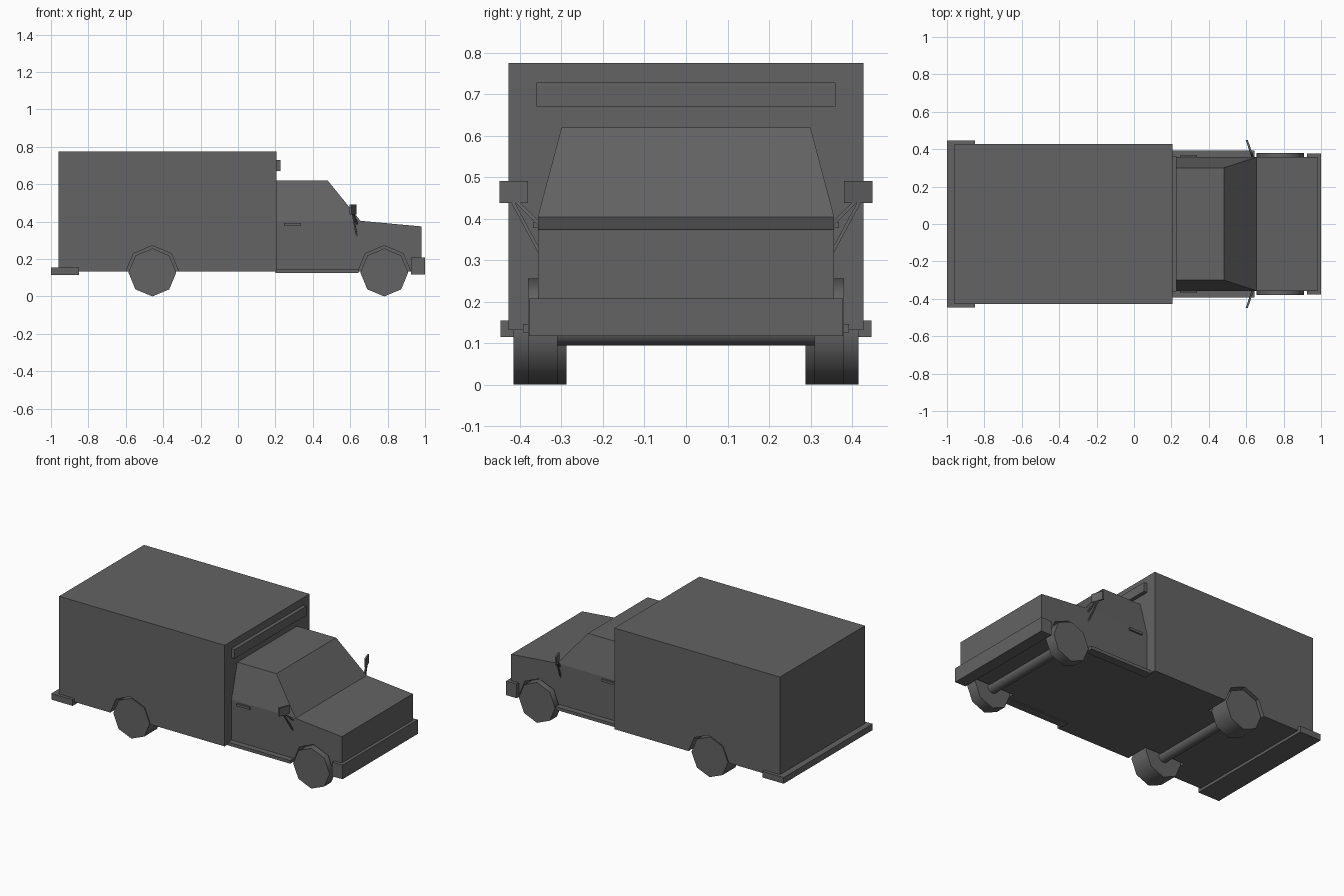
import bpy, bmesh, math
from mathutils import Vector

old = bpy.data.objects.get("Cube")
if old:
    bpy.data.objects.remove(old, do_unlink=True)

grey = bpy.data.materials.new("dark grey")
grey.use_nodes = True
grey.diffuse_color = (0.125, 0.125, 0.125, 1)
grey.node_tree.nodes["Principled BSDF"].inputs["Base Color"].default_value = grey.diffuse_color


def finish(name, bm):
    bmesh.ops.recalc_face_normals(bm, faces=bm.faces)
    mesh = bpy.data.meshes.new(name)
    bm.to_mesh(mesh)
    bm.free()
    mesh.materials.append(grey)
    obj = bpy.data.objects.new(name, mesh)
    bpy.context.collection.objects.link(obj)
    return obj


def loft(name, start, end):
    """Solid between two outlines with matching corners."""
    bm = bmesh.new()
    a = [bm.verts.new(p) for p in start]
    b = [bm.verts.new(p) for p in end]
    bm.faces.new(a)
    bm.faces.new(b)
    for i in range(len(a)):
        j = (i + 1) % len(a)
        bm.faces.new((a[i], a[j], b[j], b[i]))
    return finish(name, bm)


def rect(x0, x1, y0, y1, z):
    return [(x0, y0, z), (x1, y0, z), (x1, y1, z), (x0, y1, z)]


def box(name, x0, x1, y0, y1, z0, z1):
    return loft(name, rect(x0, x1, y0, y1, z0), rect(x0, x1, y0, y1, z1))


def drum(name, x, y0, y1, z, radius, sides):
    """Cylinder lying along y, with a corner pointing down."""
    ring = [(x + radius * math.sin(math.tau * i / sides), z - radius * math.cos(math.tau * i / sides))
            for i in range(sides)]
    return loft(name, [(px, y0, pz) for px, pz in ring], [(px, y1, pz) for px, pz in ring])


def smooth(obj, angle):
    bpy.ops.object.select_all(action='DESELECT')
    obj.select_set(True)
    bpy.context.view_layer.objects.active = obj
    bpy.ops.object.shade_smooth_by_angle(angle=math.radians(angle))


def rod(name, p, q, thick):
    """Thin square bar from p to q."""
    p, q = Vector(p), Vector(q)
    d = (q - p).normalized()
    u = d.cross(Vector((1, 0, 0))).normalized() * thick
    v = d.cross(u).normalized() * thick
    corners = (u + v, u - v, -u - v, v - u)
    return loft(name, [p + c for c in corners], [q + c for c in corners])


FLOOR = 0.132
CAB = 0.357

# Cargo box with the raised bar on its front wall
cargo = box("cargo_box", -0.96, 0.205, -0.427, 0.427, FLOOR, 0.775)
box("marker_bar", 0.2, 0.228, -0.36, 0.36, 0.67, 0.728)

# Lower cab with hood, and tapered upper cab
profile = [(0.2, FLOOR), (0.98, FLOOR), (0.98, 0.374), (0.655, 0.404), (0.2, 0.404)]
cab = loft("cab_and_hood", [(x, -CAB, z) for x, z in profile], [(x, CAB, z) for x, z in profile])
loft("upper_cab", rect(0.2, 0.655, -CAB, CAB, 0.404), rect(0.2, 0.48, -0.3, 0.3, 0.619))

# Bumpers
box("front_bumper", 0.926, 1.0, -0.378, 0.378, 0.117, 0.207)
box("rear_bumper", -1.0, -0.85, -0.447, 0.447, 0.115, 0.154)

# Wheels, axles and wheel wells
HUB = 0.128
for end, body, x, inner, outer in (("front", cab, 0.782, 0.31, 0.38),
                                   ("rear", cargo, -0.458, 0.288, 0.416)):
    axle = drum(end + "_axle", x, -inner - 0.01, inner + 0.01, HUB, 0.034, 12)
    smooth(axle, 60)
    for side, s in (("left", 1), ("right", -1)):
        wheel = drum(f"{end}_{side}_wheel", x, s * inner, s * outer, HUB, HUB, 8)
        smooth(wheel, 60)
        cutter = drum("well_cutter", x, s * (inner - 0.015), s * 0.6, HUB, 0.143, 8)
        cutter.hide_render = True
        mod = body.modifiers.new("wheel_well", 'BOOLEAN')
        mod.operation = 'DIFFERENCE'
        mod.solver = 'EXACT'
        mod.object = cutter
        bpy.context.view_layer.objects.active = body
        bpy.ops.object.modifier_apply(modifier=mod.name)
        bpy.data.objects.remove(cutter, do_unlink=True)

# Side steps, door handles and mirrors
for side, s in (("left", 1), ("right", -1)):
    box(side + "_step", 0.2, 0.643, s * 0.34, s * 0.393, 0.126, 0.146)
    box(side + "_door_handle", 0.245, 0.337, s * 0.35, s * 0.368, 0.377, 0.392)
    plate = [(0.597, s * 0.449), (0.608, s * 0.449), (0.633, s * 0.38), (0.622, s * 0.38)]
    loft(side + "_mirror", [(x, y, 0.438) for x, y in plate], [(x, y, 0.491) for x, y in plate])
    rod(side + "_mirror_lower_arm", (0.635, s * 0.354, 0.322), (0.612, s * 0.42, 0.445), 0.004)
    rod(side + "_mirror_upper_arm", (0.637, s * 0.354, 0.388), (0.616, s * 0.412, 0.445), 0.004)
